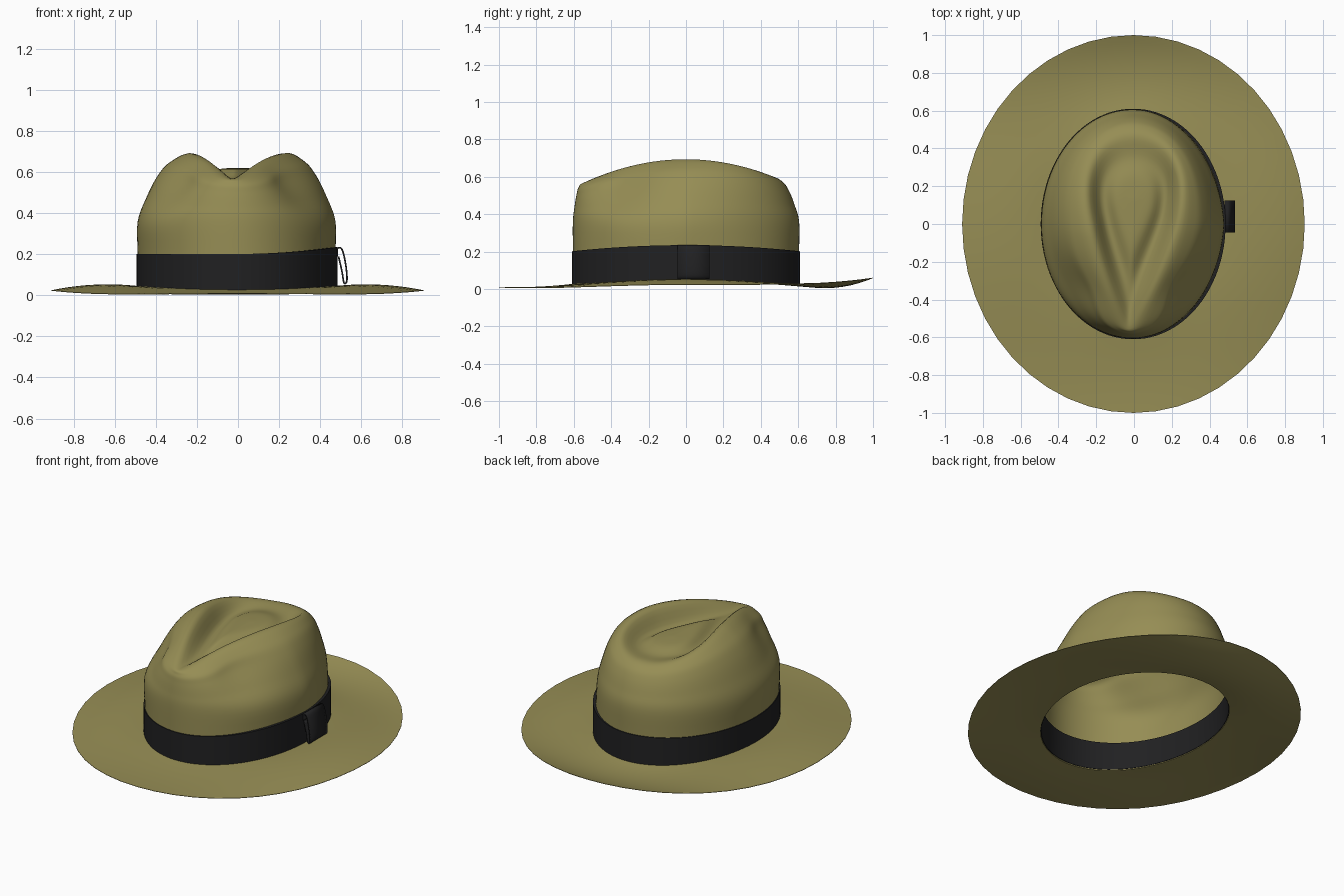
import bpy, bmesh
from math import sin, cos, pi, exp, asin
from mathutils import Vector

cube = bpy.data.objects.get("Cube")
if cube:
    bpy.data.objects.remove(cube, do_unlink=True)


def material(name, rgb):
    m = bpy.data.materials.new(name)
    m.use_nodes = True
    m.diffuse_color = (*rgb, 1)
    bsdf = m.node_tree.nodes["Principled BSDF"]
    bsdf.inputs["Base Color"].default_value = (*rgb, 1)
    bsdf.inputs["Roughness"].default_value = 0.9
    return m


felt = material("olive_felt", (0.305, 0.268, 0.09))
ribbon = material("black_ribbon", (0.015, 0.015, 0.016))


def loft(name, rings, mat, closed=True, cap=None, loop=False, thickness=0):
    """Skin a list of point rings; cap is an optional centre point."""
    bm = bmesh.new()
    rows = [[bm.verts.new(p) for p in ring] for ring in rings]
    pairs = list(zip(rows, rows[1:])) + ([(rows[-1], rows[0])] if loop else [])
    n = len(rows[0])
    for lo, hi in pairs:
        for i in range(n if closed else n - 1):
            j = (i + 1) % n
            bm.faces.new((lo[i], lo[j], hi[j], hi[i]))
    if cap:
        c = bm.verts.new(cap)
        for i in range(n):
            bm.faces.new((rows[-1][i], rows[-1][(i + 1) % n], c))
    else:
        bmesh.ops.recalc_face_normals(bm, faces=bm.faces)
    mesh = bpy.data.meshes.new(name)
    bm.to_mesh(mesh)
    bm.free()
    mesh.materials.append(mat)
    ob = bpy.data.objects.new(name, mesh)
    bpy.context.collection.objects.link(ob)
    if thickness:
        solid = ob.modifiers.new("thickness", 'SOLIDIFY')
        solid.thickness = thickness
        solid.offset = 0
    bpy.ops.object.select_all(action='DESELECT')
    ob.select_set(True)
    bpy.context.view_layer.objects.active = ob
    bpy.ops.object.shade_smooth_by_angle(angle=0.8)
    return ob


def angles(n):
    return [2 * pi * i / n for i in range(n)]


def spline(pts, steps):
    """Catmull-Rom through a list of vectors."""
    out = []
    ext = [2 * pts[0] - pts[1]] + pts + [2 * pts[-1] - pts[-2]]
    for a, b, c, d in zip(ext, ext[1:], ext[2:], ext[3:]):
        for k in range(steps):
            t = k / steps
            out.append(0.5 * (2 * b + (c - a) * t + (2 * a - 5 * b + 4 * c - d) * t * t
                              + (3 * b - a - 3 * c + d) * t ** 3))
    return out + [pts[-1]]


def wall(a, z, grow=0.0):
    return Vector(((0.482 + grow) * cos(a) - 0.007, (0.605 + grow) * sin(a), z))


def ridge(a):
    # Teardrop crest, pointed at the front, slightly lower at the back right
    s = sin(a)
    y = -0.038 + 0.498 * s
    x = 0.35 * cos(a) * (0.62 + 0.38 * s) + 0.05 * min(y, 0)
    sag = 0.03 * max(0, -cos(a)) * max(0, s)
    return Vector((x, y, 0.692 - 0.43 * y * y - sag))


def foot(a):
    # Height where the crown meets the brim
    return 0.026 + 0.016 * cos(a) ** 2


# Crown: wall, pinched shoulder, teardrop crest, groove and raised centre
CENTRE = Vector((0, 0.12, 0.622))


def crown_section(a):
    # The wall leans in a little on the left diagonals
    lean = 0.02 * abs(sin(2 * a)) * max(0, cos(a))
    base, top = wall(a, 0.36, -lean), ridge(a)
    pinch = exp(-((asin(sin(a)) + 0.65) / 0.34) ** 2)
    fullness = 1 - 0.25 * max(0, -sin(a)) ** 2
    pts = [wall(a, foot(a)), wall(a, 0.2, -0.4 * lean), base]
    for m, h, p in ((0.16, 0.36, 0.10), (0.36, 0.67, 0.18), (0.6, 0.88, 0.13)):
        q = base.lerp(top, m * fullness + p * pinch)
        q.z = base.z + (top.z - base.z) * h
        pts.append(q)
    pts.append(top)
    for scale, z in ((0.68, 0.582 + 0.012 * sin(a)), (0.38, 0.615), (0.04, CENTRE.z)):
        q = CENTRE.lerp(top, scale)
        q.z = z
        pts.append(q)
    return spline(pts, 5)


sections = [crown_section(a) for a in angles(96)]
loft("crown", list(zip(*sections)), felt, cap=CENTRE)


# Brim: dips at the sides, curls up at the back, tapers to a thin edge
def brim_point(a, t, face):
    inner = wall(a, 0)
    outer = Vector((0.907 * cos(a) - 0.003, sin(a), 0))
    p = inner.lerp(outer, t)
    c, s = cos(a) ** 2, sin(a) ** 2
    bump = 4 * t * (1 - t)
    side = 0.042 - 0.018 * t + 0.016 * bump
    if sin(a) > 0:
        end = 0.024 + 0.036 * t ** 2 - 0.022 * bump
    else:
        end = 0.024 - 0.014 * t - 0.008 * bump
    diagonal = 0.04 * c * s * t
    p.z = c * side + s * end - diagonal + face * 0.004 * (1 - 0.7 * t * t)
    return p


steps = [k / 10 for k in range(11)]
loft("brim", [[brim_point(a, t, 1) for a in angles(48)] for t in steps]
     + [[brim_point(a, t, -1) for a in angles(48)] for t in reversed(steps)],
     felt, loop=True)


# Ribbon band, visible on both sides of the wall and higher on the bow side
def band_top(a):
    return 0.202 + 0.033 * max(0, cos(a)) ** 2


def band_ring(height, grow, flare=0.0):
    return [wall(a, height(a), grow + flare * max(0, cos(a))) for a in angles(96)]


loft("hat_band", [band_ring(foot, 0.005, 0.005), band_ring(band_top, 0.005, 0.005),
                  band_ring(band_top, -0.009), band_ring(foot, -0.004)], ribbon, loop=True)

# Flat ribbon loop standing off the band
path = spline([Vector((x, 0, z)) for x, z in
               ((0.483, 0.19), (0.485, 0.228), (0.507, 0.224), (0.525, 0.15),
                (0.531, 0.075), (0.517, 0.06), (0.506, 0.12), (0.49, 0.19))], 4)
loft("ribbon_loop", [[p + Vector((0, y, 0)) for p in path] for y in (-0.045, 0.04, 0.125)],
     ribbon, closed=False, thickness=0.008)
